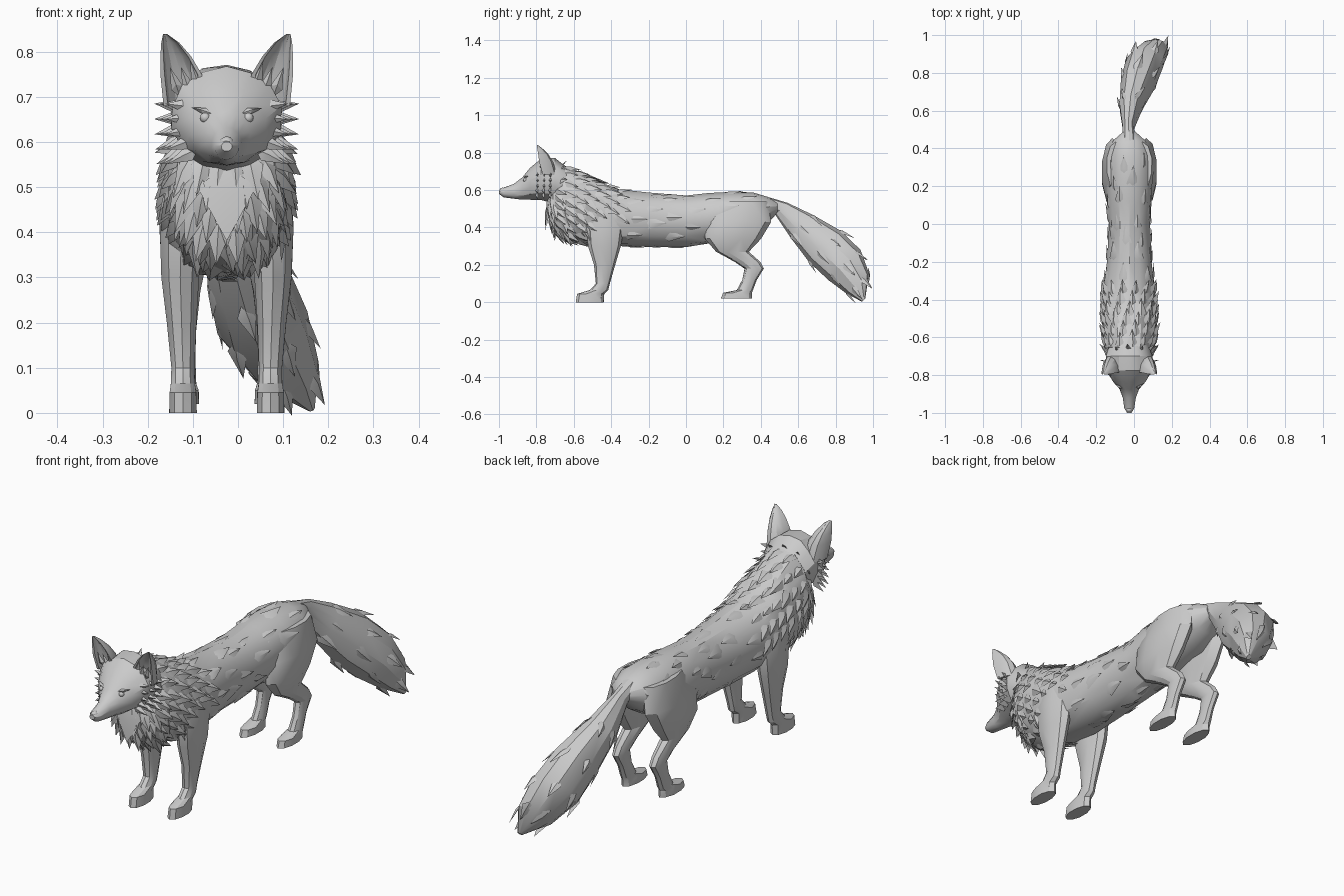
import bpy, bmesh, math, random
from math import cos, sin, pi, radians
from mathutils import Vector
from mathutils.bvhtree import BVHTree

random.seed(4)
if "Cube" in bpy.data.objects:
    bpy.data.objects.remove(bpy.data.objects["Cube"], do_unlink=True)

MID = -0.025  # centre line of the animal
X, Y, Z = Vector((1, 0, 0)), Vector((0, 1, 0)), Vector((0, 0, 1))

grey = bpy.data.materials.new("plain grey")
grey.use_nodes = True
grey.diffuse_color = (0.6, 0.6, 0.6, 1)
grey.node_tree.nodes["Principled BSDF"].inputs["Base Color"].default_value = (0.6, 0.6, 0.6, 1)
parts = []


def finish(name, bm):
    """Turn a bmesh into a grey object and return its surface tree."""
    bmesh.ops.recalc_face_normals(bm, faces=bm.faces)
    tree = BVHTree.FromBMesh(bm)
    mesh = bpy.data.meshes.new(name)
    bm.to_mesh(mesh)
    bm.free()
    mesh.materials.append(grey)
    obj = bpy.data.objects.new(name, mesh)
    bpy.context.collection.objects.link(obj)
    parts.append(obj)
    return tree


def skin(name, loops):
    """Join closed loops of points into one capped solid."""
    bm = bmesh.new()
    rows = [[bm.verts.new(p) for p in loop] for loop in loops]
    n = len(rows[0])
    for a, b in zip(rows, rows[1:]):
        for i in range(n):
            j = (i + 1) % n
            bm.faces.new((a[i], a[j], b[j], b[i]))
    bm.faces.new(rows[0])
    bm.faces.new(rows[-1])
    bmesh.ops.triangulate(bm, faces=[f for f in bm.faces if len(f.verts) == 4])
    return finish(name, bm)


def loft(name, rings, up, sides=12, jitter=0.003):
    """Rings are (x, y, z, half width, half height along up)."""
    loops = []
    for x, y, z, a, b in rings:
        loop = []
        for i in range(sides):
            t = 2 * pi * (i + 0.5) / sides
            r = 1.03 + random.uniform(-jitter, jitter) * 10
            loop.append(Vector((x, y, z)) + X * a * r * cos(t) + up * b * r * sin(t))
        loops.append(loop)
    return skin(name, loops)


def profile(rows):
    """Side profile rows (y, top, bottom, half width) to rings."""
    return [(MID, y, (t + b) / 2, w, (t - b) / 2) for y, t, b, w in rows]


def tuft(bm, p, n, d, length, width, lift):
    """A pointed, ridged lock of fur lying along a surface."""
    d = (d - n * d.dot(n)).normalized()
    s = n.cross(d)
    root = p - n * 0.008 - d * length * 0.3
    left, right = (p + s * k * width - n * 0.004 for k in (1, -1))
    tip = p + d * length * 0.7 + n * lift
    ridge = p + d * length * 0.1 + n * (lift * 0.5 + 0.004)
    r, a, c, t, m = [bm.verts.new(v) for v in (root, left, right, tip, ridge)]
    for f in ((r, a, m), (a, t, m), (t, c, m), (c, r, m), (r, c, t, a)):
        bm.faces.new(f)


def plant(bm, tree, target, out, flow, length, width, lift):
    """Grow a tuft where a line from outside first meets the surface."""
    p, n, _, _ = tree.ray_cast(target + out * 0.5, -out)
    if p:
        k = random.uniform(0.85, 1.2)
        tuft(bm, p, n, flow, length * k, width * k, lift)


# Torso with deep chest, and head with narrow muzzle
body = loft("body", profile([
    (-.735, .58, .46, .07), (-.71, .68, .39, .105), (-.65, .73, .34, .13), (-.56, .69, .315, .14),
    (-.46, .64, .305, .14), (-.36, .6, .3, .135), (-.2, .58, .3, .118), (0, .57, .3, .108),
    (.12, .58, .315, .115), (.24, .588, .35, .12), (.36, .582, .38, .115), (.44, .56, .43, .085),
    (.49, .535, .48, .03)]), Z, 14)
head = loft("head", profile([
    (-1, .6, .58, .012), (-.975, .612, .562, .026), (-.92, .632, .555, .034), (-.875, .665, .55, .05),
    (-.835, .715, .55, .085), (-.775, .762, .55, .12), (-.7, .77, .53, .12), (-.6, .69, .5, .09)]), Z, 14)

# Tail sweeping down, back and to the left
tail_up = Vector((0, 0.72, 0.69))
tail_rings = [(MID, .42, .54, .035, .03), (-.03, .51, .5, .03, .045), (-.017, .62, .405, .06, .085),
              (.02, .745, .3, .09, .115), (.055, .85, .2, .1, .115), (.105, .92, .1, .075, .08),
              (.16, .95, .012, .01, .012)]
tail = loft("tail", tail_rings, tail_up, 10)

# Legs, with paws drawn forward
front_leg = [(.085, -.44, .53, .045, .08), (.1, -.43, .42, .05, .1), (.103, -.435, .3, .042, .085),
             (.1, -.435, .2, .033, .055), (.097, -.445, .1, .026, .036), (.097, -.465, .065, .027, .048),
             (.097, -.51, .045, .03, .07), (.097, -.515, 0, .031, .073)]
hind_leg = [(.07, .31, .54, .05, .12), (.09, .28, .43, .055, .17), (.093, .25, .34, .05, .145),
            (.093, .25, .27, .035, .085), (.092, .33, .215, .028, .065), (.092, .365, .18, .025, .05),
            (.092, .34, .12, .023, .037), (.092, .315, .065, .025, .042), (.092, .275, .05, .03, .075),
            (.092, .27, .02, .031, .08)]
for side, word in ((-1, "right"), (1, "left")):
    for name, leg in (("front_leg", front_leg), ("hind_leg", hind_leg)):
        loft(f"{word}_{name}", [(MID + side * o, y, z, a, b) for o, y, z, a, b in leg], Y, 10, .002)

    # Ear: a hollow shell open to the front, with inner fur
    loops = []
    for o, y, z, w, depth in ((.092, -.765, .68, .048, .075), (.101, -.785, .75, .046, .075),
                              (.113, -.79, .79, .034, .055), (.125, -.795, .82, .02, .03),
                              (.137, -.797, .84, .004, .006)):
        arc = [pi * i / 6 for i in range(7)]
        back = [(w * cos(t), depth * sin(t)) for t in arc]
        inner = [(w * .8 * cos(t), depth * .55 * sin(t) + .002) for t in reversed(arc)]
        loops.append([Vector((MID + side * (o + u), y + v, z)) for u, v in back + inner])
    skin(f"{word}_ear", loops)
    bm = bmesh.new()
    for o, z in ((.065, .735), (.085, .72), (.11, .72)):
        tuft(bm, Vector((MID + side * o, -.775, z)), -Y, Vector((side * .35, 0, 1)), .07, .014, .006)
    finish(f"{word}_ear_fur", bm)

    # Eye and brow
    spot, n, _, _ = head.ray_cast(Vector((MID + side * .05, -2, .655)), Y)
    bm = bmesh.new()
    bmesh.ops.create_icosphere(bm, subdivisions=2, radius=.012)
    bmesh.ops.translate(bm, verts=bm.verts, vec=spot - n * .004)
    finish(f"{word}_eye", bm)
    bm = bmesh.new()
    tuft(bm, spot + Z * .014, n, Vector((side, 0, .35)), .05, .008, .006)
    finish(f"{word}_brow", bm)

    # Cheek locks fanning outward
    bm = bmesh.new()
    for row in range(3):
        for i in range(5):
            p = Vector((MID + side * (.085 + .012 * row), -.8 + .035 * row, .575 + .026 * i))
            d = Vector((side, .45, -.55 + .17 * i))
            tuft(bm, p, Vector((side * .35, -.9, 0)).normalized(), d, .075, .018, .008)
    finish(f"{word}_cheek_fur", bm)

# Nose pad
bm = bmesh.new()
bmesh.ops.create_icosphere(bm, subdivisions=2, radius=.016)
bmesh.ops.translate(bm, verts=bm.verts, vec=(MID, -.982, .597))
finish("nose", bm)

# Collar of layered locks round the neck and shoulders
bm = bmesh.new()
for row in range(7):
    y, count = -.69 + .055 * row, 20 - row
    for i in range(count):
        t = 2 * pi * (i + row % 2 / 2) / count
        out = Vector((cos(t), 0, sin(t)))
        if row > 3 and out.z < -.2:
            continue
        flow = Vector((0, .85, -.6 * abs(out.x)))
        plant(bm, body, Vector((MID, y, .53 - .012 * row)), out, flow, .1, .028, .016)
finish("neck_fur", bm)

# Chest bib, hanging in overlapping rows
bm = bmesh.new()
for row in range(6):
    for i in range(-3, 4):
        o = (i + row % 2 / 2) * .036
        flow = Vector((o * 4, .15, -1))
        plant(bm, body, Vector((MID + o, -.6, .37 + .035 * row)), -Y, flow, .1, .026, .012)
tuft(bm, Vector((MID, -.745, .5)), -Y, -Z, .17, .065, .008)
finish("chest_fur", bm)

# Sparse locks along back, flanks and belly
bm = bmesh.new()
for row in range(7):
    for i in range(7):
        t = 2 * pi * (i + row % 2 / 2) / 7 + random.uniform(-.2, .2)
        out = Vector((cos(t), 0, sin(t)))
        y = -.3 + .1 * row + random.uniform(-.03, .03)
        if y < .12 or out.z > .3:
            plant(bm, body, Vector((MID, y, .46)), out, Y, .12, .03, .007)
finish("body_fur", bm)

# Locks on the tail
bm = bmesh.new()
for k, (x, y, z, a, b) in enumerate(tail_rings[2:6]):
    for i in range(6):
        t = 2 * pi * (i + k % 2 / 2) / 6
        out = (X * cos(t) + tail_up * sin(t)).normalized()
        plant(bm, tail, Vector((x, y, z)), out, Vector((.2, .7, -.72)), .11, .024, .006)
finish("tail_fur", bm)

# Soft shading with crisp creases
bpy.ops.object.select_all(action="DESELECT")
for obj in parts:
    obj.select_set(True)
bpy.context.view_layer.objects.active = parts[0]
bpy.ops.object.shade_smooth_by_angle(angle=radians(28))
